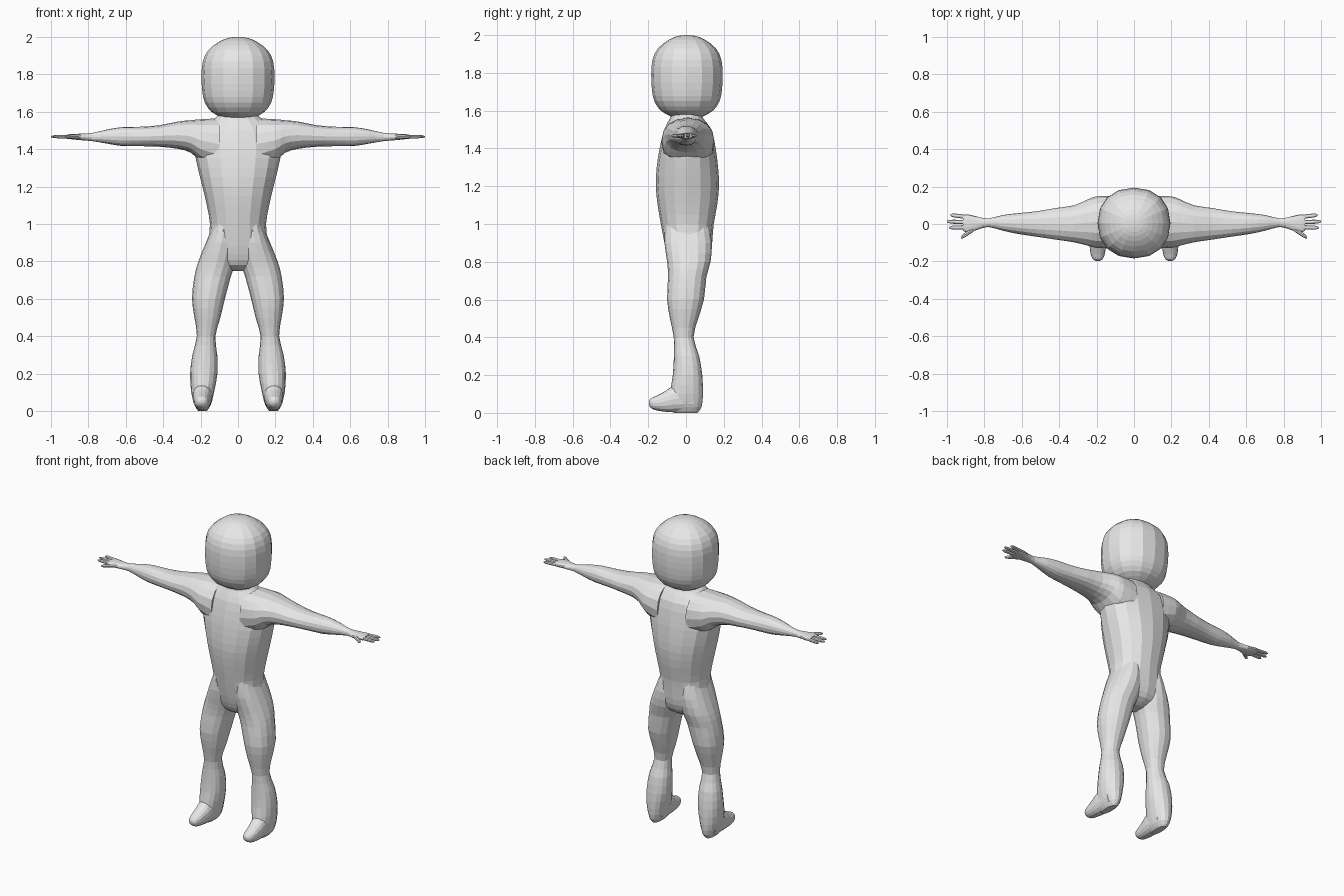
import bpy
import bmesh
import math
from mathutils import Vector

default_cube = bpy.data.objects.get("Cube")
if default_cube:
    bpy.data.objects.remove(default_cube)

# One plain clay colour
clay = bpy.data.materials.new("grey_clay")
clay.use_nodes = True
clay.diffuse_color = (0.8, 0.8, 0.8, 1)
clay.node_tree.nodes["Principled BSDF"].inputs["Base Color"].default_value = clay.diffuse_color


def smooth_keys(keys, steps):
    """Catmull-Rom interpolation of the section rows."""
    rows = [Vector(k) for k in keys]
    result = []
    for i in range(len(rows) - 1):
        a, b = rows[max(i - 1, 0)], rows[i]
        c, d = rows[i + 1], rows[min(i + 2, len(rows) - 1)]
        for s in range(steps):
            t = s / steps
            result.append((2 * b + (c - a) * t + (2 * a - 5 * b + 4 * c - d) * t * t
                           + (3 * b - a - 3 * c + d) * t ** 3) / 2)
    return result + [rows[-1]]


def loft(name, axis, keys, sides=16, steps=2, power=2.2, side=1):
    """Skin rounded sections; each row is position, then low/high on the two other axes."""
    bm = bmesh.new()
    rings = []
    for pos, u0, u1, v0, v1 in smooth_keys(keys, steps):
        ring = []
        for k in range(sides):
            angle = math.tau * k / sides
            c, s = math.cos(angle), math.sin(angle)
            u = (u0 + u1) / 2 + (u1 - u0) / 2 * math.copysign(abs(c) ** (2 / power), c)
            v = (v0 + v1) / 2 + (v1 - v0) / 2 * math.copysign(abs(s) ** (2 / power), s)
            point = {"x": (pos, u, v), "y": (u, pos, v), "z": (u, v, pos)}[axis]
            ring.append(bm.verts.new((point[0] * side, point[1], point[2])))
        rings.append(ring)
    for low, high in zip(rings, rings[1:]):
        for k in range(sides):
            j = (k + 1) % sides
            bm.faces.new((low[k], low[j], high[j], high[k]))
    bm.faces.new(rings[0])
    bm.faces.new(rings[-1])
    bmesh.ops.recalc_face_normals(bm, faces=bm.faces)
    mesh = bpy.data.meshes.new(name)
    bm.to_mesh(mesh)
    bm.free()
    mesh.materials.append(clay)
    obj = bpy.data.objects.new(name, mesh)
    bpy.context.collection.objects.link(obj)
    return obj


# Head: rounded block, narrower at the neck
head_profile = [(1.57, .09), (1.6, .143), (1.65, .178), (1.71, .191), (1.79, .195),
                (1.87, .188), (1.93, .158), (1.975, .1), (1.995, .05), (2, .01)]
loft("head", "z", [(z, -r, r, .005 - r * .97, .005 + r * .97) for z, r in head_profile])

# Torso: neck, chest, waist and groin
torso_profile = [(1.6, .085, -.07, .075), (1.56, .13, -.085, .09), (1.5, .2, -.115, .135),
                 (1.4, .23, -.14, .157), (1.3, .215, -.155, .17), (1.2, .19, -.16, .175),
                 (1.1, .167, -.15, .165), (1, .15, -.133, .147), (.92, .158, -.118, .14),
                 (.84, .165, -.1, .132), (.78, .11, -.075, .105), (.75, .04, -.03, .05)]
loft("torso", "z", [(z, -w, w, front, back) for z, w, front, back in torso_profile])

# Limb sections
arm_keys = [(.1, -.13, .15, 1.29, 1.565), (.2, -.128, .148, 1.335, 1.56),
            (.25, -.115, .13, 1.38, 1.555), (.32, -.098, .1, 1.402, 1.548),
            (.42, -.083, .085, 1.413, 1.528), (.52, -.068, .068, 1.416, 1.52),
            (.62, -.053, .058, 1.417, 1.518), (.7, -.036, .048, 1.43, 1.505),
            (.78, -.016, .03, 1.443, 1.487), (.84, -.032, .04, 1.448, 1.483),
            (.89, -.044, .052, 1.453, 1.481), (.915, -.036, .05, 1.456, 1.478)]
leg_keys = [(1, .02, .13, -.11, .12), (.9, .005, .172, -.114, .137),
            (.8, .012, .212, -.1, .13), (.72, .038, .233, -.095, .108),
            (.6, .07, .246, -.1, .095), (.5, .094, .233, -.085, .065),
            (.4, .121, .22, -.065, .04), (.3, .111, .244, -.064, .07),
            (.2, .11, .256, -.07, .086), (.1, .128, .25, -.085, .09),
            (.03, .146, .232, -.085, .082), (0, .168, .212, -.06, .06)]
foot_keys = [(.04, .14, .24, .005, .15), (-.06, .14, .242, .003, .145),
             (-.11, .148, .238, .006, .115), (-.16, .156, .232, .014, .089),
             (-.187, .167, .22, .027, .077), (-.197, .183, .204, .045, .06)]

# Finger roots and tips: (root x, root y, tip x, tip y, half width)
fingers = {"outer_finger": (.88, .036, .982, .048, .011),
           "middle_finger": (.88, .01, 1, .013, .011),
           "index_finger": (.88, -.016, .988, -.02, .011),
           "thumb": (.84, -.015, .925, -.073, .013)}

for label, side in (("left", 1), ("right", -1)):
    loft(label + "_arm", "x", arm_keys, side=side)
    loft(label + "_leg", "z", leg_keys, side=side)
    loft(label + "_foot", "y", foot_keys, side=side)
    for finger, (x0, y0, x1, y1, r) in fingers.items():
        keys = []
        for t, scale in ((0, 1), (.5, 1), (.85, .9), (1, .35)):
            x, y = x0 + (x1 - x0) * t, y0 + (y1 - y0) * t
            h = r * scale
            keys.append((x, y - h, y + h, 1.467 - h * .8, 1.467 + h * .8))
        loft(label + "_" + finger, "x", keys, sides=8, side=side)
